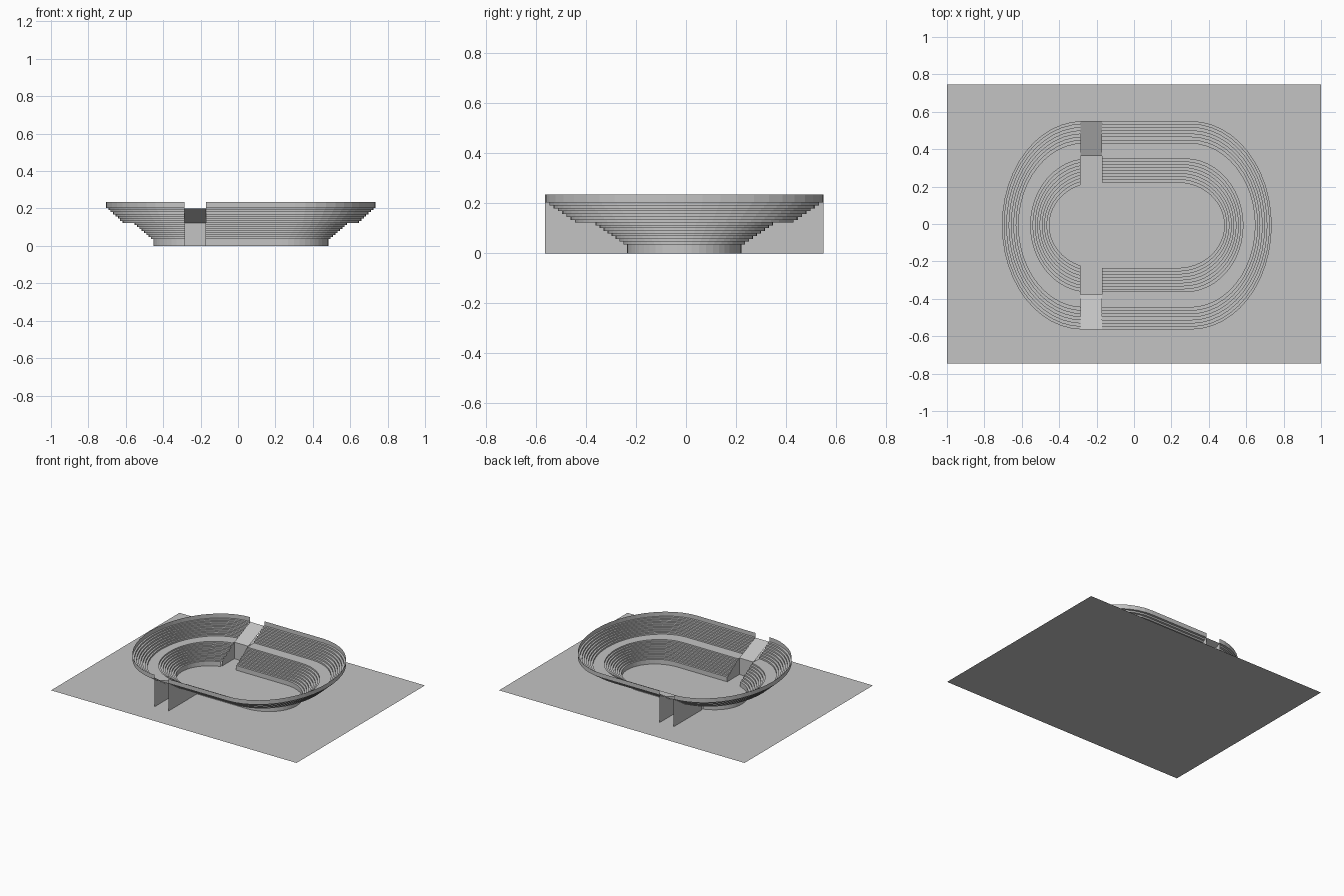
import bpy, bmesh
from math import pi, cos, sin

cube = bpy.data.objects.get("Cube")
if cube:
    bpy.data.objects.remove(cube)

CX, CY = 0.015, -0.007            # centre of the bowl
GAP = (-0.285, -0.17)             # x range of the entrances

concrete = bpy.data.materials.new("concrete grey")
concrete.use_nodes = True
concrete.diffuse_color = (0.55, 0.55, 0.55, 1)
concrete.node_tree.nodes["Principled BSDF"].inputs["Base Color"].default_value = (0.55, 0.55, 0.55, 1)


def finish(name, bm):
    mesh = bpy.data.meshes.new(name)
    bm.to_mesh(mesh)
    bm.free()
    mesh.materials.append(concrete)
    obj = bpy.data.objects.new(name, mesh)
    bpy.context.collection.objects.link(obj)
    return obj


def polygon(name, points):
    bm = bmesh.new()
    bm.faces.new([bm.verts.new(p) for p in points])
    return finish(name, bm)


def oval(half_x, half_y, z, segments=24):
    """Two half ellipses joined by straight sides."""
    straight = 0.21 + 0.08 * min(1, max(0, (half_y - 0.2) / 0.25))
    points = []
    for side in (1, -1):
        for i in range(segments + 1):
            a = -pi / 2 + pi * i / segments
            points.append((CX + side * (straight + (half_x - straight) * cos(a)),
                           CY + side * half_y * sin(a), z))
    return points


def steps(start, end, count):
    """Risers and treads between two (half_x, half_y, z) rings."""
    rings = []
    prev = start
    for i in range(1, count + 1):
        new = [a + (b - a) * i / count for a, b in zip(start, end)]
        rings += [(prev[0], prev[1], new[2]), tuple(new)]
        prev = new
    return rings


# Stepped section: pitch wall, lower tier, walkway, upper tier
section = [(0.468, 0.228, 0), (0.468, 0.228, 0.025)]
section += steps((0.468, 0.228, 0.025), (0.58, 0.371, 0.122), 9)
section += [(0.632, 0.437, 0.122)]
section += steps((0.632, 0.437, 0.122), (0.721, 0.557, 0.203), 7)
rim = [(0.721, 0.557, 0.235)]

# Seating bowl, cut open at the entrances
bm = bmesh.new()
loops = [[bm.verts.new(p) for p in oval(*ring)] for ring in section + rim]
for low, high in zip(loops, loops[1:]):
    n = len(low)
    for i in range(n):
        j = (i + 1) % n
        bm.faces.new((low[j], low[i], high[i], high[j]))
for x in GAP:
    bmesh.ops.bisect_plane(bm, geom=bm.verts[:] + bm.edges[:] + bm.faces[:],
                           plane_co=(x, 0, 0), plane_no=(1, 0, 0))
opening = [f for f in bm.faces if GAP[0] < f.calc_center_median().x < GAP[1]]
bmesh.ops.delete(bm, geom=opening, context='FACES')
finish("seating_bowl", bm)

# Ground and the oval field surfaces
polygon("ground", [(-1, -0.747, 0), (1, -0.747, 0), (1, 0.747, 0), (-1, 0.747, 0)])
polygon("running_track", oval(0.468, 0.228, 0.001))
polygon("field", oval(0.312, 0.122, 0.002))

# Entrances at front and back
x0, x1 = GAP
for label, s in (("front", -1), ("back", 1)):
    y_in, y_out = CY + s * 0.371, CY + s * 0.557
    profile = [(CY + s * hy, z) for _, hy, z in section] + [(y_out, 0)]
    for side, x in (("right", x0), ("left", x1)):
        polygon(f"{label}_entrance_{side}_wall", [(x, y, z) for y, z in profile])
    polygon(f"{label}_entrance_ramp", [(x0, y_in, 0.122), (x1, y_in, 0.122),
                                       (x1, y_out, 0.2), (x0, y_out, 0.2)])
    polygon(f"{label}_entrance_end_wall", [(x0, y_in, 0), (x1, y_in, 0),
                                           (x1, y_in, 0.122), (x0, y_in, 0.122)])
    # Door plate on both faces of the end wall
    for face, y in (("outer", y_in + s * 0.002), ("inner", y_in - s * 0.002)):
        polygon(f"{label}_entrance_{face}_door", [(-0.262, y, 0.03), (-0.198, y, 0.03),
                                                  (-0.198, y, 0.095), (-0.262, y, 0.095)])
